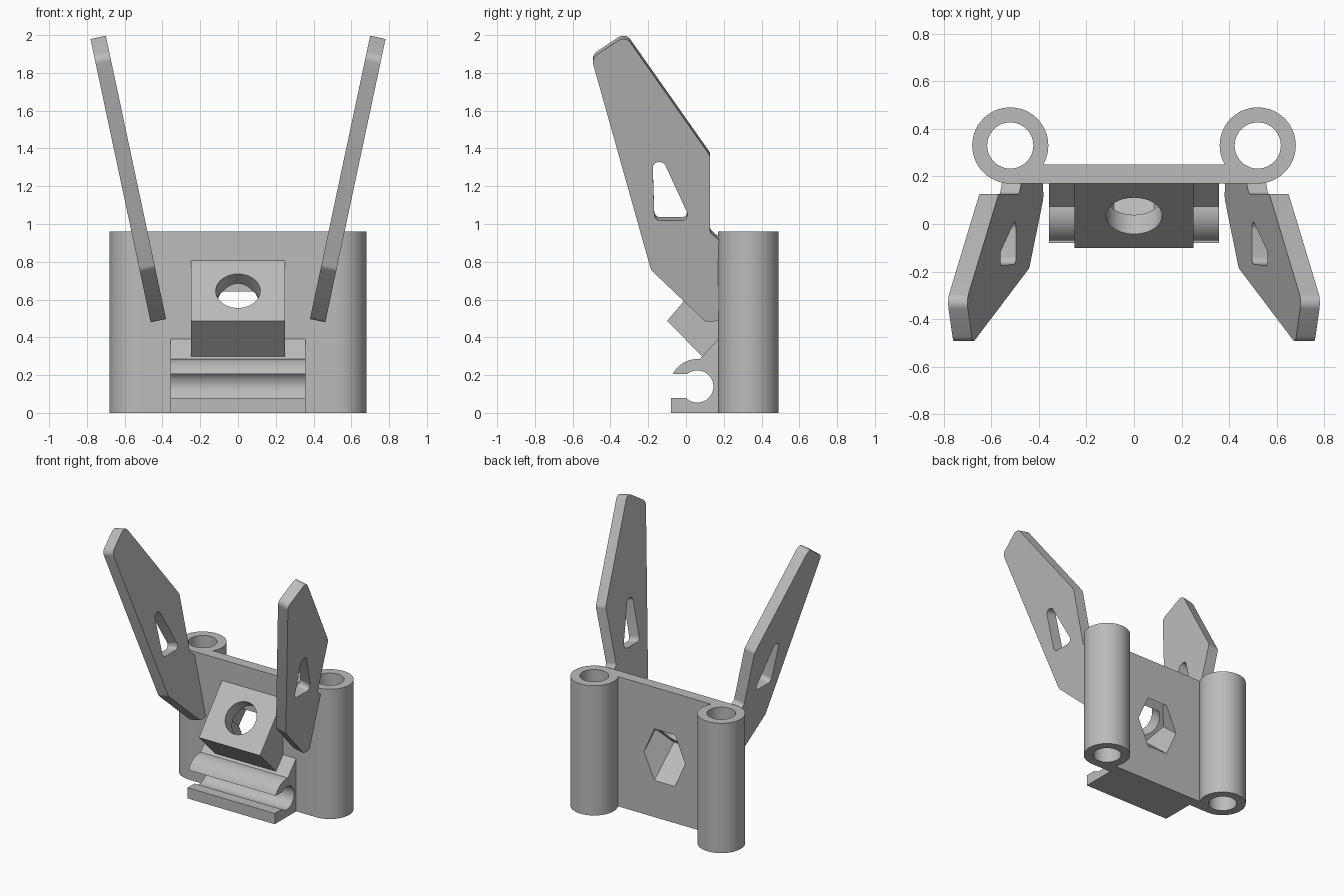
import bpy, bmesh, math
from mathutils import Vector, Matrix

if "Cube" in bpy.data.objects:
    bpy.data.objects.remove(bpy.data.objects["Cube"])

grey = bpy.data.materials.new("plain grey")
grey.diffuse_color = (0.5, 0.5, 0.5, 1)
grey.use_nodes = True
grey.node_tree.nodes["Principled BSDF"].inputs["Base Color"].default_value = grey.diffuse_color


def arc(cx, cy, r, a0, a1, n):
    """Points on an arc, angles in degrees."""
    return [(cx + r * math.cos(math.radians(a0 + (a1 - a0) * i / n)),
             cy + r * math.sin(math.radians(a0 + (a1 - a0) * i / n))) for i in range(n + 1)]


def rounded(corners, steps=6):
    """Polygon from (u, v, radius) with filleted corners."""
    out = []
    for i, (u, v, r) in enumerate(corners):
        p = Vector((u, v))
        if r == 0:
            out.append((u, v))
            continue
        a = (Vector(corners[i - 1][:2]) - p).normalized()
        b = (Vector(corners[(i + 1) % len(corners)][:2]) - p).normalized()
        half = a.angle(b) / 2
        mid = p + (a + b).normalized() * r / math.sin(half)
        start = p + a * r / math.tan(half) - mid
        end = p + b * r / math.tan(half) - mid
        for k in range(steps + 1):
            out.append(tuple(mid + start.lerp(end, k / steps).normalized() * r))
    return out


def prism(name, outline, lo, hi, place):
    """Extrude an outline from lo to hi; place(u, v, w) gives the position."""
    bm = bmesh.new()
    ends = [[bm.verts.new(place(u, v, w)) for u, v in outline] for w in (lo, hi)]
    n = len(outline)
    bm.faces.new(ends[0])
    bm.faces.new(ends[1][::-1])
    for i in range(n):
        j = (i + 1) % n
        bm.faces.new((ends[0][j], ends[0][i], ends[1][i], ends[1][j]))
    bmesh.ops.recalc_face_normals(bm, faces=bm.faces)
    mesh = bpy.data.meshes.new(name)
    bm.to_mesh(mesh)
    bm.free()
    mesh.materials.append(grey)
    obj = bpy.data.objects.new(name, mesh)
    bpy.context.collection.objects.link(obj)
    return obj


def bake(obj):
    """Apply the modifiers of an object."""
    deps = bpy.context.evaluated_depsgraph_get()
    mesh = bpy.data.meshes.new_from_object(obj.evaluated_get(deps))
    obj.modifiers.clear()
    obj.data = mesh


def cut(obj, cutters):
    for c in cutters:
        mod = obj.modifiers.new("cut", 'BOOLEAN')
        mod.operation, mod.solver, mod.object = 'DIFFERENCE', 'EXACT', c
    bake(obj)


def upright(u, v, w):
    return (u, v, w)


def sideways(u, v, w):
    return (w, u, v)


# Slanted bolt axis through the block
inward = Vector((0, 0.762, -0.648))
along = Vector((0, 0.648, 0.762))
face_centre = Vector((0, 0.035, 0.645))


def slanted(u, v, w):
    return face_centre + Vector((u, 0, 0)) + along * v + inward * w


# Cutters: bolt hole, hexagonal nut pocket, tube bores
bolt_hole = prism("bolt_hole_cutter", arc(0, 0, 0.118, 0, 360, 48)[:-1], -0.2, 0.2, slanted)
nut_pocket = prism("nut_pocket_cutter", arc(0, 0, 0.168, 0, 360, 6)[:-1], 0.105, 0.7, slanted)
bores = [prism("bore_cutter", arc(s * 0.52, 0.33, 0.097, 0, 360, 48)[:-1], -0.1, 1.1, upright)
         for s in (-1, 1)]

# Back plate with a tube on each side
right = arc(0.52, 0.33, 0.16, -90, 210, 50)
back_plate = prism("back_plate_with_tubes", right + [(-x, y) for x, y in right[::-1]],
                   0, 0.96, upright)
cut(back_plate, bores + [nut_pocket])

# Slanted block
block = prism("slanted_block", [(-0.1, 0.487), (0.085, 0.3), (0.17, 0.215), (0.17, 0.806)],
              -0.25, 0.25, sideways)
cut(block, [bolt_hole, nut_pocket])

# Snap clip with an open round channel
channel = arc(0.06, 0.14, 0.085, 130, -135, 40)
jaw = arc(0.06, 0.14, 0.145, 85, 153, 14)
clip = prism("snap_clip", [(-0.08, 0), (0.17, 0), (0.17, 0.39)] + jaw + channel + [(-0.08, 0.08)],
             -0.357, 0.357, sideways)
cut(clip, [nut_pocket])

# Leaning side wings with a rounded triangular window
lean = math.radians(12)


def leaning(u, v, w):
    return (0.4225 + (v - 0.4925) * math.tan(lean) + w * math.cos(lean), u, v - w * math.sin(lean))


wing_shape = rounded([(-0.185, 0.765, 0.05), (0.11, 0.485, 0.04), (0.168, 0.497, 0.02),
                      (0.185, 0.51, 0), (0.185, 0.925, 0), (0.165, 0.93, 0), (0.127, 0.965, 0.03),
                      (0.127, 1.37, 0.03), (-0.32, 2.005, 0.045), (-0.5, 1.885, 0.045)])
wings = prism("side_wings", wing_shape, -0.0415, 0.0415, leaning)
window = prism("window_cutter", rounded([(-0.177, 1.336, 0.03), (-0.117, 1.336, 0.03),
                                         (0.025, 1.028, 0.03), (-0.167, 1.028, 0.03)]),
               -0.1, 0.1, leaning)
cut(wings, [window])
mirror = wings.modifiers.new("mirror", 'MIRROR')
mirror.use_axis = (True, False, False)
bake(wings)

# Remove the cutters and smooth the curved walls
for c in bores + [bolt_hole, nut_pocket, window]:
    bpy.data.objects.remove(c)
for obj in (back_plate, block, clip, wings):
    bpy.ops.object.select_all(action='DESELECT')
    obj.select_set(True)
    bpy.context.view_layer.objects.active = obj
    bpy.ops.object.shade_smooth_by_angle(angle=math.radians(25))
